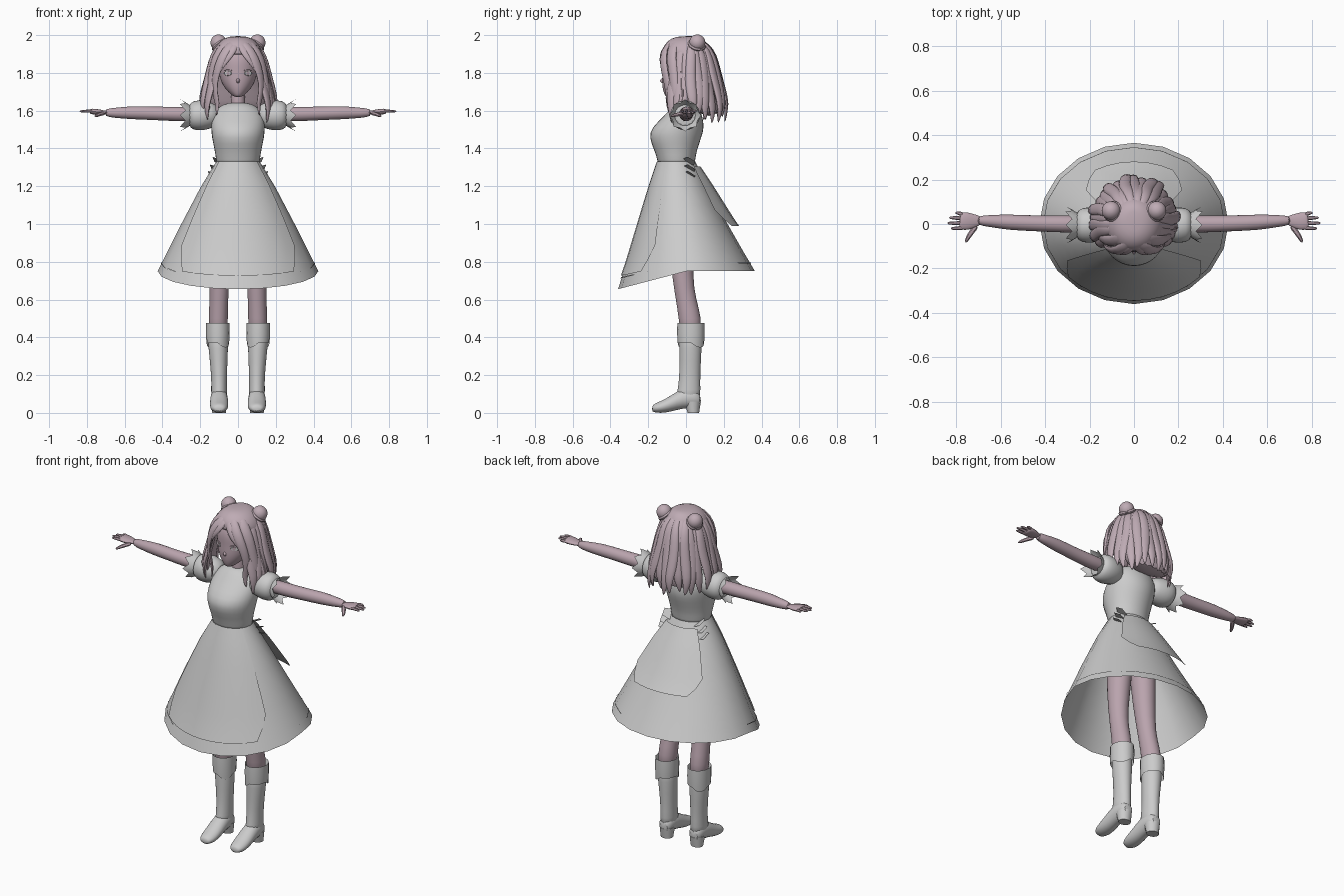
import bpy, bmesh, random
from math import sin, cos, pi, radians
from mathutils import Vector as V, Matrix

random.seed(4)
if "Cube" in bpy.data.objects:
    bpy.data.objects.remove(bpy.data.objects["Cube"])


def material(name, rgb):
    m = bpy.data.materials.new(name)
    m.use_nodes = True
    m.diffuse_color = (*rgb, 1)
    m.node_tree.nodes["Principled BSDF"].inputs["Base Color"].default_value = (*rgb, 1)
    return m


CLOTH = material("pale grey cloth", (0.6, 0.6, 0.6))
SKIN = material("dusty pink skin", (0.49, 0.37, 0.42))
HAIR = material("mauve hair", (0.52, 0.41, 0.46))


def finish(bm, name, mat, sub=0, mirror=False, angle=50):
    bmesh.ops.recalc_face_normals(bm, faces=bm.faces)
    me = bpy.data.meshes.new(name)
    bm.to_mesh(me)
    bm.free()
    me.materials.append(mat)
    ob = bpy.data.objects.new(name, me)
    bpy.context.collection.objects.link(ob)
    bpy.ops.object.select_all(action="DESELECT")
    ob.select_set(True)
    bpy.context.view_layer.objects.active = ob
    bpy.ops.object.shade_smooth_by_angle(angle=radians(angle))
    if mirror:
        ob.modifiers.new("mirror", "MIRROR")
    if sub:
        s = ob.modifiers.new("smooth", "SUBSURF")
        s.levels = s.render_levels = sub
    return ob


def bridge(bm, rows, closed=True):
    for a, b in zip(rows, rows[1:]):
        n = len(a)
        for i in range(n if closed else n - 1):
            j = (i + 1) % n
            bm.faces.new((a[i], a[j], b[j], b[i]))


def loft(bm, rings, segs=12, caps=True):
    """Skin a list of ovals given as (centre, half axis, half axis)."""
    rows = [[bm.verts.new(c + u * cos(2 * pi * i / segs) + v * sin(2 * pi * i / segs))
             for i in range(segs)] for c, u, v in rings]
    bridge(bm, rows)
    if caps:
        bm.faces.new(rows[0])
        bm.faces.new(rows[-1])


def oval(z, rx, front, back, cx=0):
    return V((cx, (front + back) / 2, z)), V((rx, 0, 0)), V((0, (back - front) / 2, 0))


def tube(bm, pts, widths, flat=1.0, out=None, segs=8):
    """Tapered tube along a path; flat squashes it along the out direction."""
    pts = [V(p) for p in pts]
    rings = []
    for i, p in enumerate(pts):
        t = (pts[min(i + 1, len(pts) - 1)] - pts[max(i - 1, 0)]).normalized()
        side = t.cross(out(p) if out else V((0, 0, 1))).normalized()
        rings.append((p, side * widths[i], t.cross(side) * widths[i] * flat))
    loft(bm, rings, segs)


def ovals(name, rows, mat, sub=1, mirror=False, segs=14):
    bm = bmesh.new()
    loft(bm, [oval(*r) for r in rows], segs)
    return finish(bm, name, mat, sub, mirror)


# Dress bodice
ovals("bodice", [(1.30, .116, -.15, .05), (1.34, .118, -.153, .05), (1.39, .126, -.17, .06),
                 (1.46, .142, -.2, .085), (1.51, .146, -.185, .1), (1.57, .145, -.12, .09),
                 (1.62, .11, -.075, .07), (1.645, .05, -.045, .05)], CLOTH, segs=16)

# Skirt, apron and back sash share one flared surface
FLARE = [(1.33, .115, -.15, .05), (1.2, .195, -.195, .115), (1.0, .3, -.26, .22),
         (.86, .37, -.31, .3), (.75, .425, -.36, .365)]


def skirt_point(t, a, off):
    k = min(int(t * 4), 3)
    f = t * 4 - k
    z, rx, yf, yb = [p + (q - p) * f for p, q in zip(FLARE[k], FLARE[k + 1])]
    c, s = cos(a), sin(a)
    z -= .095 * t * t * max(0, -s)
    return V(((rx + off) * c, (yf + yb) / 2 + ((yb - yf) / 2 + off) * s, z + off * .4))


def skirt_patch(name, t0, t1, a0, a1, cols, off0, off1, closed=False, trim=0):
    bm = bmesh.new()
    rows = []
    for r in range(9):
        f = r / 8
        squeeze = 1 - trim * max(0, f - .75) * 4
        mid, half = (a0 + a1) / 2, (a1 - a0) / 2 * squeeze
        rows.append([bm.verts.new(skirt_point(t0 + (t1 - t0) * f,
                     radians(mid - half + 2 * half * i / cols), off0 + (off1 - off0) * f))
                     for i in range(cols + (not closed))])
    bridge(bm, rows, closed)
    return finish(bm, name, CLOTH, angle=60)


skirt_patch("skirt", 0, 1, 0, 360, 20, 0, 0, closed=True)
skirt_patch("skirt_border", .9, .91, 0, 360, 20, .004, .004, closed=True)
skirt_patch("apron", 0, .89, 212, 328, 10, .004, .007, trim=.2)
skirt_patch("sash_tail", .06, .55, 45, 135, 6, .012, .045, trim=.35)

# Small frills at the waist
bm = bmesh.new()
for z, x in ((1.34, .135), (1.3, .15), (1.265, .16)):
    bm.faces.new([bm.verts.new(p) for p in ((.09, -.03, z), (x, .01, z + .015),
                                            (x - .01, .05, z - .01), (.08, .04, z - .03))])
finish(bm, "waist_frill", CLOTH, mirror=True)

# Puff sleeves with a jagged frill
X_RINGS = [(.1, .05), (.14, .07), (.19, .084), (.235, .08), (.265, .06)]
bm = bmesh.new()
loft(bm, [(V((x, -.005, 1.575)), V((0, r, 0)), V((0, 0, r))) for x, r in X_RINGS], 14)
finish(bm, "sleeve", CLOTH, 1, True)
bm = bmesh.new()
rows = []
for x, r, jag in ((.255, .055, 0), (.275, .068, .004), (.293, .078, .014)):
    rows.append([bm.verts.new((x + jag * (-1) ** i, -.005 + (r + jag * .5 * (-1) ** i) * cos(pi * i / 8),
                               1.575 + (r + jag * .5 * (-1) ** i) * sin(pi * i / 8))) for i in range(16)])
bridge(bm, rows)
finish(bm, "sleeve_frill", CLOTH, mirror=True)

# Arms, hands and fingers
bm = bmesh.new()
tube(bm, [(.18, 0, 1.582), (.33, 0, 1.582), (.45, .003, 1.586), (.56, .008, 1.59),
          (.65, .014, 1.588), (.71, .016, 1.59)], [.042, .041, .037, .038, .028, .022], segs=10)
finish(bm, "arm", SKIN, 1, True)
bm = bmesh.new()
tube(bm, [(.685, .016, 1.59), (.715, .015, 1.591), (.745, .012, 1.594), (.775, .014, 1.596), (.785, .015, 1.596)],
     [.02, .03, .043, .042, .035], .38, segs=10)
for y, tip in ((.05, .805), (.028, .832), (.004, .84), (-.02, .825)):
    tube(bm, [(.76, y * .8, 1.596), (.785, y * .95, 1.598), (tip - .015, y, 1.597), (tip, y, 1.596)],
         [.011, .011, .009, .005], .9, segs=6)
tube(bm, [(.705, -.005, 1.588), (.73, -.035, 1.582), (.747, -.062, 1.575), (.758, -.084, 1.57)],
     [.015, .014, .012, .006], .9, segs=6)
finish(bm, "hand", SKIN, 1, True)

# Legs
ovals("leg", [(1.2, .07, -.1, .06, .072), (.95, .072, -.1, .05, .085), (.72, .054, -.075, .035, .098),
              (.6, .05, -.055, .055, .101), (.5, .053, -.04, .085, .105), (.4, .05, -.03, .08, .105)],
      SKIN, mirror=True)

# Boots: shaft, folded cuff, foot and heel
ovals("boot_shaft", [(.45, .058, -.04, .088, .107), (.35, .054, -.036, .085, .105), (.2, .042, -.036, .076, .1),
                     (.12, .043, -.045, .078, .1), (.06, .045, -.06, .078, .1)], CLOTH, mirror=True)
bm = bmesh.new()
rows = [[bm.verts.new((.107 + r * cos(pi * i / 8), .026 + (r + .01) * sin(pi * i / 8),
                       z + drop * max(0, sin(pi * i / 4))))
         for i in range(16)] for z, r, drop in ((.44, .052, 0), (.475, .062, 0), (.42, .063, 0), (.37, .06, -.025))]
bridge(bm, rows)
finish(bm, "boot_cuff", CLOTH, mirror=True)
bm = bmesh.new()
loft(bm, [(V((.1, y, (lo + hi) / 2)), V((w, 0, 0)), V((0, 0, (hi - lo) / 2)))
          for y, lo, hi, w in ((.08, .03, .1, .03), (.045, .025, .14, .045), (-.02, .022, .135, .048),
                               (-.08, .004, .092, .051), (-.135, -.003, .062, .05),
                               (-.168, .002, .05, .038), (-.18, .008, .035, .022))], 12)
finish(bm, "boot_foot", CLOTH, 1, True)
ovals("boot_heel", [(.06, .042, -.012, .08, .1), (0, .036, .008, .07, .1)], CLOTH, 0, True)

# Neck, head and nose
ovals("neck", [(1.6, .05, -.045, .05), (1.64, .036, -.035, .045), (1.74, .038, -.04, .045)], SKIN)
ovals("head", [(1.672, .016, -.102, -.06), (1.682, .034, -.114, -.01), (1.715, .07, -.126, .05),
               (1.76, .095, -.13, .08), (1.81, .106, -.126, .1), (1.87, .112, -.128, .1),
               (1.93, .095, -.1, .08), (1.96, .04, -.04, .04)], SKIN, 2, segs=16)
bm = bmesh.new()
loft(bm, [(V((0, y, 1.758)), V((r, 0, 0)), V((0, 0, r * 1.3))) for y, r in ((-.115, .014), (-.13, .008), (-.137, .002))], 8)
finish(bm, "nose", SKIN)


# Eyes as thin plates: white, iris and upper lash
def plate(name, x, y, z, w, h, mat):
    bm = bmesh.new()
    bmesh.ops.create_cone(bm, cap_ends=True, segments=14, radius1=1, radius2=.9, depth=1,
                          matrix=Matrix.Translation((x, y, z)) @ Matrix.Rotation(radians(28), 4, "Z")
                          @ Matrix.Rotation(radians(90), 4, "X") @ Matrix.Diagonal((w, h, .004, 1)))
    finish(bm, name, mat, mirror=True)


plate("eye_white", .054, -.109, 1.798, .023, .014, CLOTH)
plate("iris", .052, -.112, 1.798, .01, .012, SKIN)
plate("eyelash", .054, -.112, 1.813, .025, .004, HAIR)

# Hair: under layer, hanging locks and parted fringe
ovals("hair_under", [(1.995, .03, -.03, .06), (1.985, .075, -.08, .09), (1.95, .115, -.118, .12),
                     (1.905, .135, -.132, .135), (1.86, .138, -.075, .148), (1.75, .145, -.005, .16),
                     (1.65, .16, .03, .185), (1.57, .14, .07, .175)], HAIR, segs=18)


def outward(p):
    return V((p.x, p.y - .015, max(0, p.z - 1.85))).normalized()


FALL = [(1.985, .03), (1.95, .1), (1.89, .135), (1.8, .155), (1.7, .178), (1.62, .198), (1.54, .185)]
bm = bmesh.new()
for i in range(21):
    ang = radians(-32 + 244 * i / 20)
    drop, puff = random.uniform(-.02, .03), random.uniform(-.008, .01)
    path = []
    for k, (z, r) in enumerate(FALL):
        a = ang + .05 * sin(k * 1.5 + i * 2)
        r += puff * k / 4
        path.append((r * cos(a), .015 + r * sin(a), z + drop * k / 6))
    tube(bm, path, [.012, .022, .03, .033, .034, .028, .005], .5, outward, 6)
finish(bm, "hair_locks", HAIR, 1)

bm = bmesh.new()
tube(bm, [(.0, -.04, 1.985), (.04, -.105, 1.95), (.088, -.125, 1.88), (.12, -.11, 1.79),
          (.128, -.09, 1.7), (.105, -.09, 1.64), (.115, -.085, 1.57)],
     [.015, .03, .034, .026, .025, .02, .004], .5, outward, 6)
tube(bm, [(.02, -.02, 1.99), (.07, -.07, 1.955), (.122, -.08, 1.88), (.143, -.065, 1.78),
          (.162, -.055, 1.69), (.155, -.06, 1.62), (.165, -.06, 1.56)],
     [.02, .035, .036, .03, .028, .022, .004], .5, outward, 6)
tube(bm, [(.0, -.06, 1.98), (.018, -.112, 1.94), (.045, -.13, 1.895), (.08, -.13, 1.85), (.105, -.11, 1.79)],
     [.015, .026, .026, .02, .004], .45, outward, 6)
tube(bm, [(.14, -.03, 1.86), (.165, -.02, 1.76), (.195, -.02, 1.68), (.2, -.01, 1.6)],
     [.008, .008, .007, .002], .7, outward, 5)
finish(bm, "hair_fringe", HAIR, 1, True)

# Hair buns with a coiled strand round the base
bm = bmesh.new()
bmesh.ops.create_uvsphere(bm, u_segments=16, v_segments=10, radius=.044, matrix=Matrix.Translation((.103, .06, 1.96)))
axis = V((.55, .25, .8)).normalized()
side = axis.orthogonal().normalized()
coil = [V((.097, .057, 1.948)) + Matrix.Rotation(2 * pi * i / 12, 3, axis) @ side * .04 for i in range(13)]
tube(bm, coil, [.012] * 13, 1, lambda p: axis, 6)
finish(bm, "hair_bun", HAIR, 1, True)
